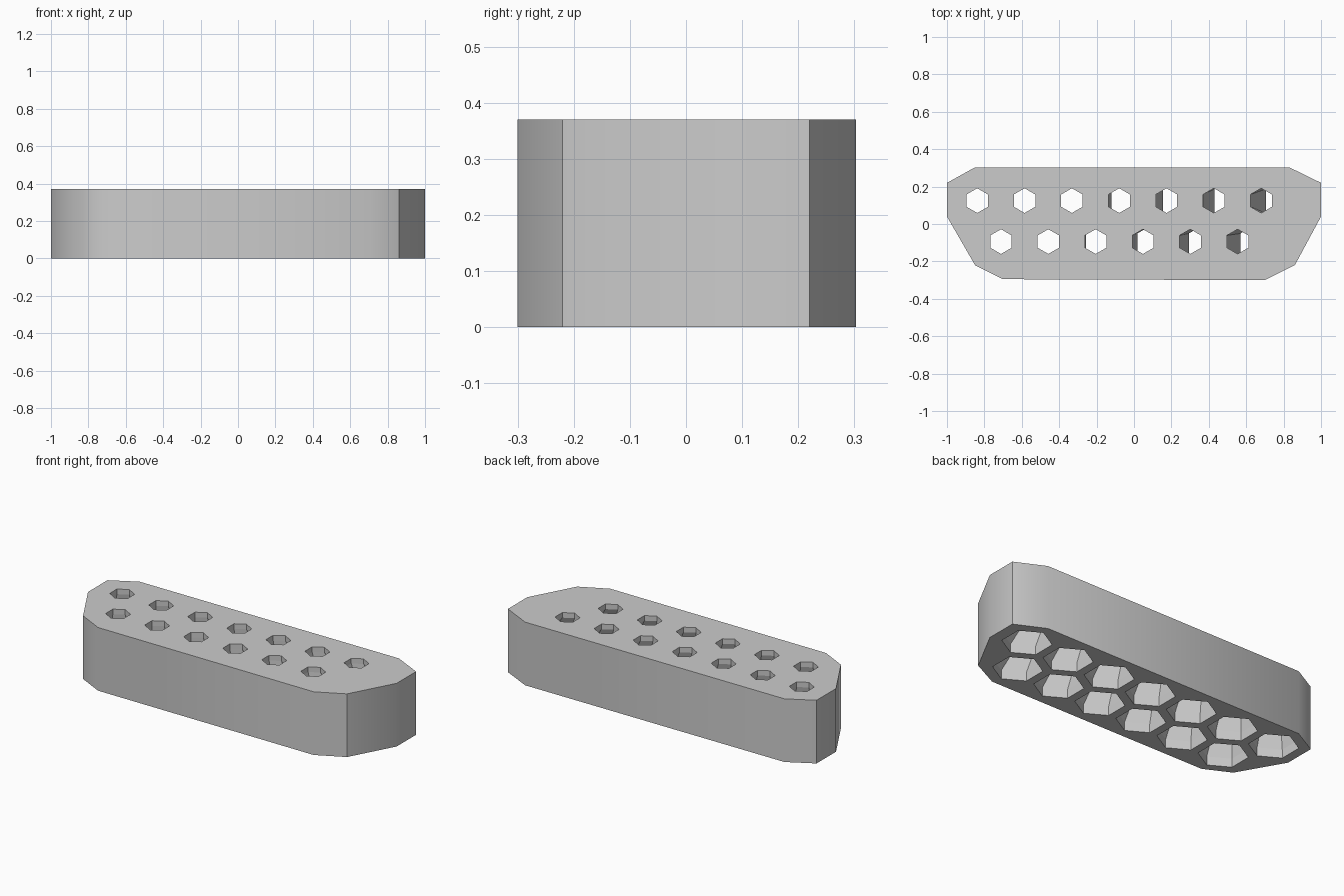
import bpy
import bmesh
import math

cube = bpy.data.objects.get("Cube")
if cube:
    bpy.data.objects.remove(cube, do_unlink=True)

HEIGHT = 0.37
OUTLINE = [(-1, 0.22), (-0.85, 0.303), (0.83, 0.303), (1, 0.22), (1, 0.04),
           (0.86, -0.22), (0.7, -0.3), (-0.7, -0.295), (-0.85, -0.22), (-1, 0.04)]

# One plain grey
grey = bpy.data.materials.new("plain_grey")
grey.use_nodes = True
grey.diffuse_color = (0.6, 0.6, 0.6, 1)
grey.node_tree.nodes["Principled BSDF"].inputs["Base Color"].default_value = grey.diffuse_color

bm = bmesh.new()


def ring(points, z):
    """Closed loop of vertices and its edges at one height."""
    verts = [bm.verts.new((x, y, z)) for x, y in points]
    edges = [bm.edges.new((v, verts[i - 1])) for i, v in enumerate(verts)]
    return verts, edges


def bridge(low, high, smooth):
    """Quads between two rings."""
    for i in range(len(low)):
        face = bm.faces.new((low[i - 1], low[i], high[i], high[i - 1]))
        face.smooth = smooth


def hexagon(cx, cy, radius):
    angles = [math.radians(30 + 60 * k) for k in range(6)]
    return [(cx + radius * math.cos(a), cy + radius * math.sin(a)) for a in angles]


# Outer wall
bottom, bottom_edges = ring(OUTLINE, 0)
top, top_edges = ring(OUTLINE, HEIGHT)
bridge(bottom, top, True)

# Flared holes: wide mouths below, narrow openings above, on two hexagonal grids
# row: count, mouth start x, mouth y, opening start x, opening y
ROWS = [(7, -0.833, 0.122, -0.838, 0.125), (6, -0.695, -0.116, -0.711, -0.094)]
for count, mouth_x, mouth_y, open_x, open_y in ROWS:
    for i in range(count):
        mouth = hexagon(mouth_x + 0.2755 * i, mouth_y, 0.131)
        opening = hexagon(open_x + 0.253 * i, open_y, 0.066)
        rings = [ring(mouth, 0), ring(mouth, 0.05),
                 ring(opening, HEIGHT - 0.03), ring(opening, HEIGHT)]
        for low, high in zip(rings, rings[1:]):
            bridge(low[0], high[0], False)
        bottom_edges += rings[0][1]
        top_edges += rings[-1][1]

# Top and bottom faces around the holes
for edges in (bottom_edges, top_edges):
    bmesh.ops.triangle_fill(bm, edges=edges, use_beauty=True, use_dissolve=False)

bmesh.ops.recalc_face_normals(bm, faces=bm.faces)
for edge in bm.edges:
    edge.smooth = edge.calc_face_angle(0) < math.radians(34)

mesh = bpy.data.meshes.new("perforated_block")
bm.to_mesh(mesh)
bm.free()
mesh.materials.append(grey)
block = bpy.data.objects.new("perforated_block", mesh)
bpy.context.collection.objects.link(block)
